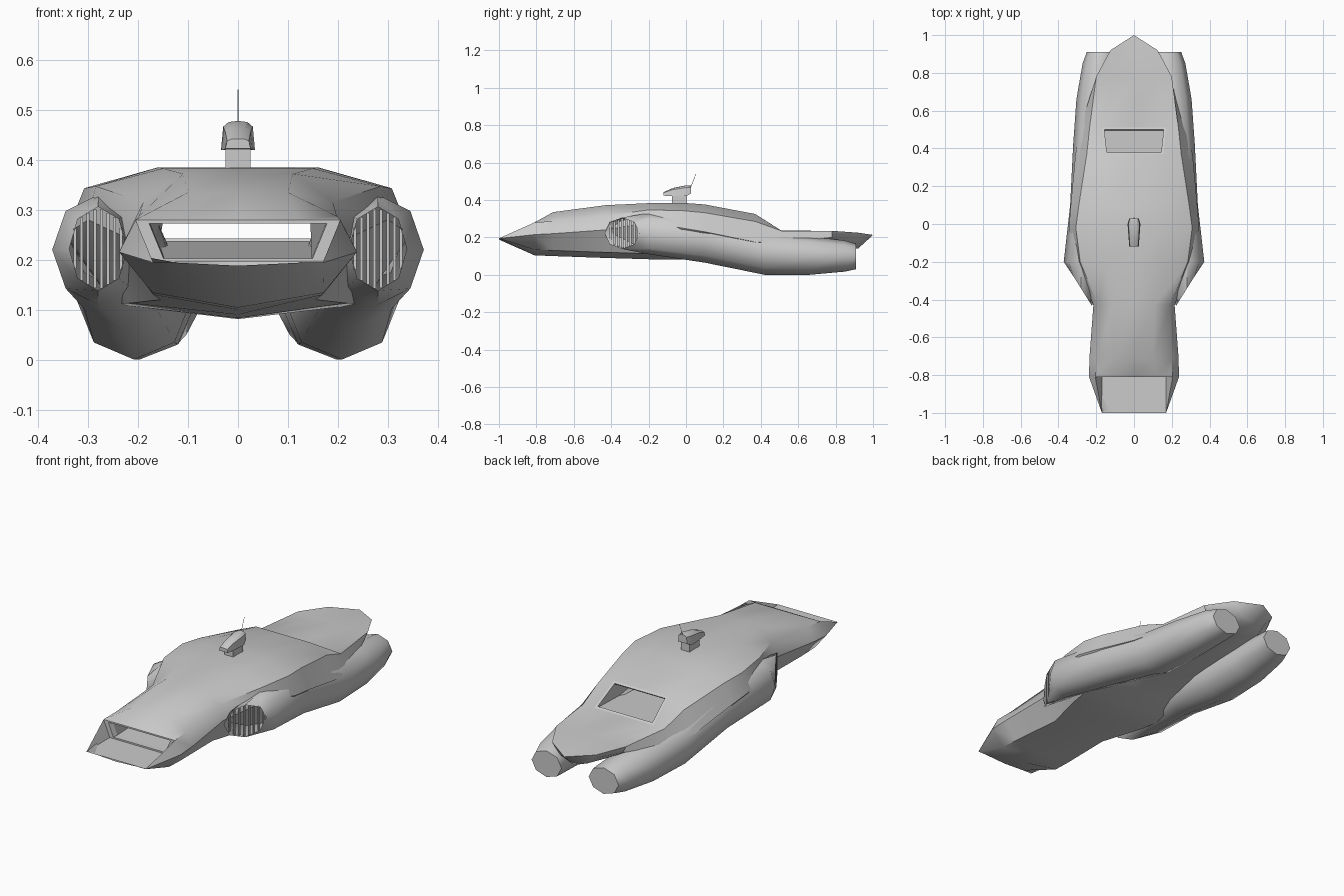
import bpy, bmesh, math
from mathutils import Vector

if "Cube" in bpy.data.objects:
    bpy.data.objects.remove(bpy.data.objects["Cube"])


def finish(bm, name, angle=30):
    bmesh.ops.remove_doubles(bm, verts=bm.verts, dist=0.0008)
    bmesh.ops.recalc_face_normals(bm, faces=bm.faces)
    me = bpy.data.meshes.new(name)
    bm.to_mesh(me)
    bm.free()
    ob = bpy.data.objects.new(name, me)
    bpy.context.collection.objects.link(ob)
    bpy.ops.object.select_all(action='DESELECT')
    ob.select_set(True)
    bpy.context.view_layer.objects.active = ob
    bpy.ops.object.shade_smooth_by_angle(angle=math.radians(angle))
    return ob


def loft(name, loops, caps=(), skip=(), angle=30):
    """Skin closed loops; caps holds loop indices to fill, skip holds (loop, side) openings."""
    bm = bmesh.new()
    rows = [[bm.verts.new(p) for p in lp] for lp in loops]
    n = len(rows[0])
    for i in range(len(rows) - 1):
        for j in range(n):
            if (i, j) not in skip:
                k = (j + 1) % n
                bm.faces.new((rows[i][j], rows[i][k], rows[i + 1][k], rows[i + 1][j]))
    for c in caps:
        bm.faces.new(rows[c])
    return finish(bm, name, angle)


def section(y, half):
    """Half section (top centre to bottom centre) mirrored into a closed loop."""
    right = [(x, y, z) for x, z in half]
    return right + [(-x, y, z) for x, z in half[-2:0:-1]]


# hull: flat roof, shoulder, waist, then a chine and keel that follow from the waist
def hull_section(y, roof, top, shoulder, shoulder_z, waist, waist_z, keel):
    chine_z = min(keel + .03, waist_z)
    return section(y, [(0, top), (roof, top), (shoulder, shoulder_z),
                       (waist, waist_z), (waist * .72, chine_z), (0, keel)])


hull = [hull_section(*s) for s in (
    (-1, .09, .195, .17, .195, .17, .194, .188),
    (-.81, .12, .28, .205, .28, .238, .215, .104),
    (-.71, .1, .335, .198, .287, .236, .22, .1),
    (-.43, .11, .372, .19, .315, .215, .24, .09),
    (-.2, .15, .383, .285, .347, .3, .28, .083),
    (-.02, .16, .385, .308, .343, .345, .25, .081),
    (.1, .16, .376, .292, .332, .335, .23, .11),
    (.37, .155, .325, .25, .285, .31, .175, .12),
    (.51, .17, .236, .235, .235, .285, .17, .13),
    (.78, .11, .231, .2, .235, .185, .2, .138),
    (.92, .07, .222, .125, .225, .11, .205, .14))]
hull.append([(0, 1, .213)] * 10)
openings = {(0, 0), (0, 1), (0, 8), (0, 9), (7, 0), (7, 9)}
loft("hull", hull, skip=openings, angle=40)

# nose deck with inner cheeks
bm = bmesh.new()
tip, back, high = ([bm.verts.new((s * x, y, z)) for s in (-1, 1)]
                   for x, y, z in ((.17, -1, .195), (.17, -.81, .195), (.205, -.81, .28)))
bm.faces.new((tip[0], tip[1], back[1], back[0]))
for k in (0, 1):
    bm.faces.new((tip[k], back[k], high[k]))
finish(bm, "nose_deck")


# window frames: a trapezoid, its inset, and a recessed lip
def frame(name, top, bottom, side, edge, depth):
    top, bottom = Vector(top), Vector(bottom)

    def loop(a, b):
        return [a, Vector((-a.x, a.y, a.z)), Vector((-b.x, b.y, b.z)), b]
    inset = Vector((side, 0, 0))
    a, b = top.lerp(bottom, edge) - inset, bottom.lerp(top, edge) - inset
    d = Vector(depth)
    lip = loop(a + d, b + d)
    loft(name, [loop(top, bottom), loop(a, b), lip], angle=20)
    return lip


front = frame("front_window_frame", (.205, -.81, .28), (.17, -.81, .195), .024, .09, (-.002, .03, 0))
rear = frame("rear_window_frame", (.155, .37, .325), (.17, .51, .236), .012, .07, (0, -.004, -.006))

# cabin passage joining the two windows
loft("cabin_interior", [front, rear], angle=20)


# nacelles: octagonal tubes with slanted open intakes
def intake_y(x):
    return -.43 + (x - .225) * 1.6


def octagon(y, cx, cz, hw, hh):
    pts = []
    for k in range(8):
        a = k * math.pi / 4
        x, z = cx + hw * math.cos(a), cz + hh * math.sin(a)
        pts.append((x, intake_y(x) if y is None else y, z))
    return pts


nacelle = [octagon(*n) for n in (
    (None, .28, .222, .058, .084),
    (-.2, .28, .22, .092, .11),
    (.1, .235, .19, .103, .125),
    (.42, .208, .117, .114, .117),
    (.66, .197, .103, .108, .103),
    (.85, .178, .1, .094, .083),
    (.91, .164, .098, .086, .068))]

for side, s in (("left", -1), ("right", 1)):
    loft(side + "_nacelle", [[(s * x, y, z) for x, y, z in lp] for lp in nacelle],
         caps=(-1,), angle=55)

    # upright grille bars across the intake
    bm = bmesh.new()
    for k in range(8):
        x = .234 + k * .0132
        off = abs(x - .28) / .058
        h = .083 * min(1 - .41 * off, 2.41 * (1 - off))
        for v in bmesh.ops.create_cube(bm, size=1)["verts"]:
            v.co = Vector((s * (x + v.co.x * .006), intake_y(x) + .012 + v.co.y * .012,
                           .222 + v.co.z * 2 * h))
    finish(bm, side + "_intake_grille")

# roof turret: pedestal, tapered head, whip antenna
bm = bmesh.new()
for v in bmesh.ops.create_cube(bm, size=1)["verts"]:
    v.co = Vector((v.co.x * .05, -.035 + v.co.y * .08, .4 + v.co.z * .05))
finish(bm, "turret_pedestal")

dome = ((0, 1), (.55, .96), (.87, .8), (1, 0), (0, 0))
loft("turret_head", [section(y, [(w * x, low + (high - low) * z) for x, z in dome])
                     for y, w, low, high in ((-.12, .025, .423, .442), (-.07, .029, .42, .464),
                                             (0, .034, .42, .478), (.028, .026, .435, .476))],
     caps=(0, -1))

bm = bmesh.new()
bmesh.ops.create_cone(bm, cap_ends=True, segments=4, radius1=.0016, radius2=.001, depth=.09)
for v in bm.verts:
    v.co += Vector((0, .036 + v.co.z * .4, .496))
finish(bm, "antenna")
